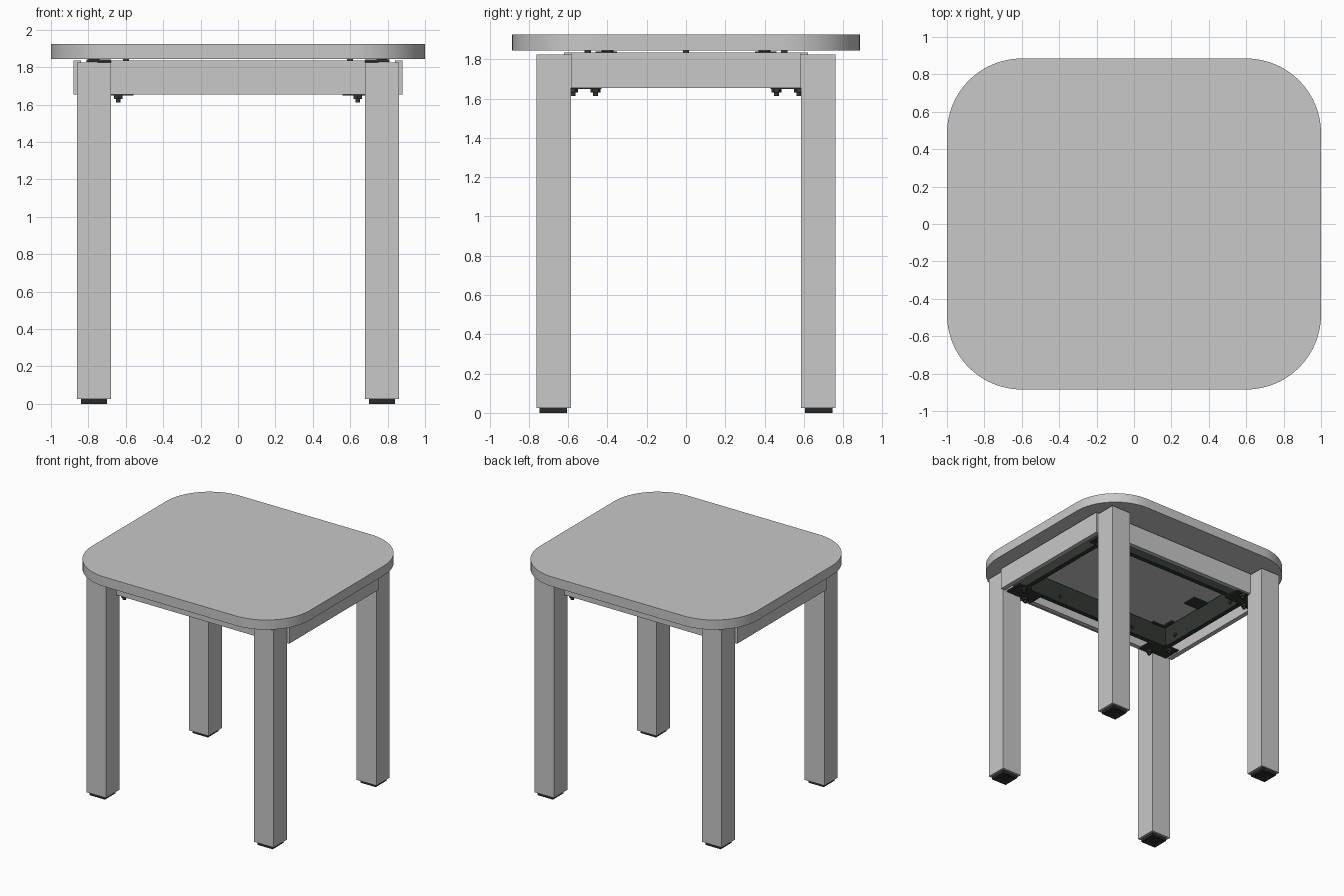
import bpy, bmesh, math
from mathutils import Matrix, Vector

cube = bpy.data.objects.get("Cube")
if cube:
    bpy.data.objects.remove(cube, do_unlink=True)


def material(name, rgb):
    m = bpy.data.materials.new(name)
    m.use_nodes = True
    m.diffuse_color = (*rgb, 1)
    bsdf = m.node_tree.nodes["Principled BSDF"]
    bsdf.inputs["Base Color"].default_value = (*rgb, 1)
    bsdf.inputs["Roughness"].default_value = 0.6
    return m


GREY = material("light grey", (0.58, 0.58, 0.58))
METAL = material("dark green metal", (0.032, 0.040, 0.033))
RUBBER = material("black rubber", (0.022, 0.024, 0.022))


def make(name, bm, mat):
    bmesh.ops.recalc_face_normals(bm, faces=bm.faces)
    mesh = bpy.data.meshes.new(name)
    bm.to_mesh(mesh)
    bm.free()
    mesh.materials.append(mat)
    ob = bpy.data.objects.new(name, mesh)
    bpy.context.collection.objects.link(ob)
    return ob


def add_box(bm, xs, ys, zs):
    lo, hi = Vector((xs[0], ys[0], zs[0])), Vector((xs[1], ys[1], zs[1]))
    mat = Matrix.Translation((lo + hi) / 2) @ Matrix.Diagonal((*(hi - lo), 1))
    return bmesh.ops.create_cube(bm, size=1, matrix=mat)["verts"]


def box(name, mat, xs, ys, zs):
    bm = bmesh.new()
    add_box(bm, [min(xs), max(xs)], [min(ys), max(ys)], zs)
    return make(name, bm, mat)


def add_rod(bm, at, radius, depth, segments=12, turn=None):
    mat = Matrix.Translation(at) @ (turn or Matrix.Identity(4))
    bmesh.ops.create_cone(bm, cap_ends=True, segments=segments, radius1=radius,
                          radius2=radius, depth=depth, matrix=mat)


def smooth(ob):
    bpy.ops.object.select_all(action="DESELECT")
    ob.select_set(True)
    bpy.context.view_layer.objects.active = ob
    bpy.ops.object.shade_smooth_by_angle(angle=math.radians(30))


# Seat: rounded rectangle slab
HX, HY, R, STEPS = 1.0, 0.885, 0.4, 16
bm = bmesh.new()
ring = []
for corner, (sx, sy) in enumerate([(1, 1), (-1, 1), (-1, -1), (1, -1)]):
    for i in range(STEPS + 1):
        a = math.pi / 2 * (corner + i / STEPS)
        ring.append(bm.verts.new((sx * (HX - R) + R * math.cos(a),
                                  sy * (HY - R) + R * math.sin(a), 1.845)))
base = bm.faces.new(ring)
slab = bmesh.ops.extrude_face_region(bm, geom=[base], use_keep_orig=True)
bmesh.ops.translate(bm, vec=(0, 0, 0.08),
                    verts=[g for g in slab["geom"] if isinstance(g, bmesh.types.BMVert)])
smooth(make("seat", bm, GREY))

# Aprons and the metal frame rails behind them
for s, end in ((-1, "front"), (1, "back")):
    box(end + "_apron", GREY, (-0.68, 0.68), (s * 0.58, s * 0.62), (1.655, 1.835))
    box(end + "_rail", METAL, (-0.75, 0.75), (s * 0.46, s * 0.50), (1.66, 1.83))
for s, side in ((-1, "right"), (1, "left")):
    box(side + "_apron", GREY, (s * 0.84, s * 0.88), (-0.585, 0.585), (1.655, 1.835))
    box(side + "_rail", METAL, (s * 0.71, s * 0.75), (-0.585, 0.585), (1.66, 1.83))

    # Middle tab that holds the seat, with its spacer
    bm = bmesh.new()
    add_box(bm, sorted((s * 0.57, s * 0.72)), (-0.06, 0.06), (1.822, 1.832))
    add_rod(bm, (s * 0.6, 0, 1.838), 0.016, 0.014)
    make(side + "_seat_tab", bm, METAL)

for sx, side in ((-1, "right"), (1, "left")):
    for sy, end in ((-1, "front"), (1, "back")):
        tag = end + "_" + side

        def span(s, a, b):
            return sorted((s * a, s * b))

        box(tag + "_leg", GREY, span(sx, 0.68, 0.86), span(sy, 0.585, 0.76), (0.025, 1.825))

        # Foot pad with a stepped underside
        bm = bmesh.new()
        add_box(bm, span(sx, 0.70, 0.84), span(sy, 0.605, 0.745), (0, 0.027))
        bm.normal_update()
        sole = min(bm.faces, key=lambda f: f.calc_center_median().z)
        for depth in (0, -0.006):
            bmesh.ops.inset_region(bm, faces=[sole], thickness=0.018, depth=depth)
        make(tag + "_foot", bm, RUBBER)

        # Corner bracket under the frame with two bolts
        bm = bmesh.new()
        add_box(bm, span(sx, 0.56, 0.69), span(sy, 0.45, 0.60), (1.648, 1.66))
        add_box(bm, span(sx, 0.69, 0.82), span(sy, 0.43, 0.585), (1.648, 1.66))
        for x, y in ((0.64, 0.575), (0.75, 0.46)):
            add_rod(bm, (sx * x, sy * y, 1.640), 0.025, 0.02, 6)
            add_rod(bm, (sx * x, sy * y, 1.627), 0.013, 0.03)
        make(tag + "_bracket", bm, METAL)

        # Spacer plate and screw between the frame and the seat
        bm = bmesh.new()
        add_box(bm, span(sx, 0.68, 0.81), span(sy, 0.35, 0.46), (1.828, 1.840))
        add_rod(bm, (sx * 0.77, sy * 0.40, 1.84), 0.03, 0.01)
        add_box(bm, span(sx, 0.57, 0.67), span(sy, 0.44, 0.53), (1.822, 1.832))
        add_rod(bm, (sx * 0.6, sy * 0.5, 1.838), 0.016, 0.014)
        make(tag + "_seat_spacer", bm, METAL)

        # Screw heads on the inner faces of the rails
        bm = bmesh.new()
        add_rod(bm, (sx * 0.37, sy * 0.458, 1.715), 0.018, 0.01,
                turn=Matrix.Rotation(math.pi / 2, 4, "X"))
        add_rod(bm, (sx * 0.708, sy * 0.34, 1.715), 0.018, 0.01,
                turn=Matrix.Rotation(math.pi / 2, 4, "Y"))
        make(tag + "_rail_screws", bm, RUBBER)
